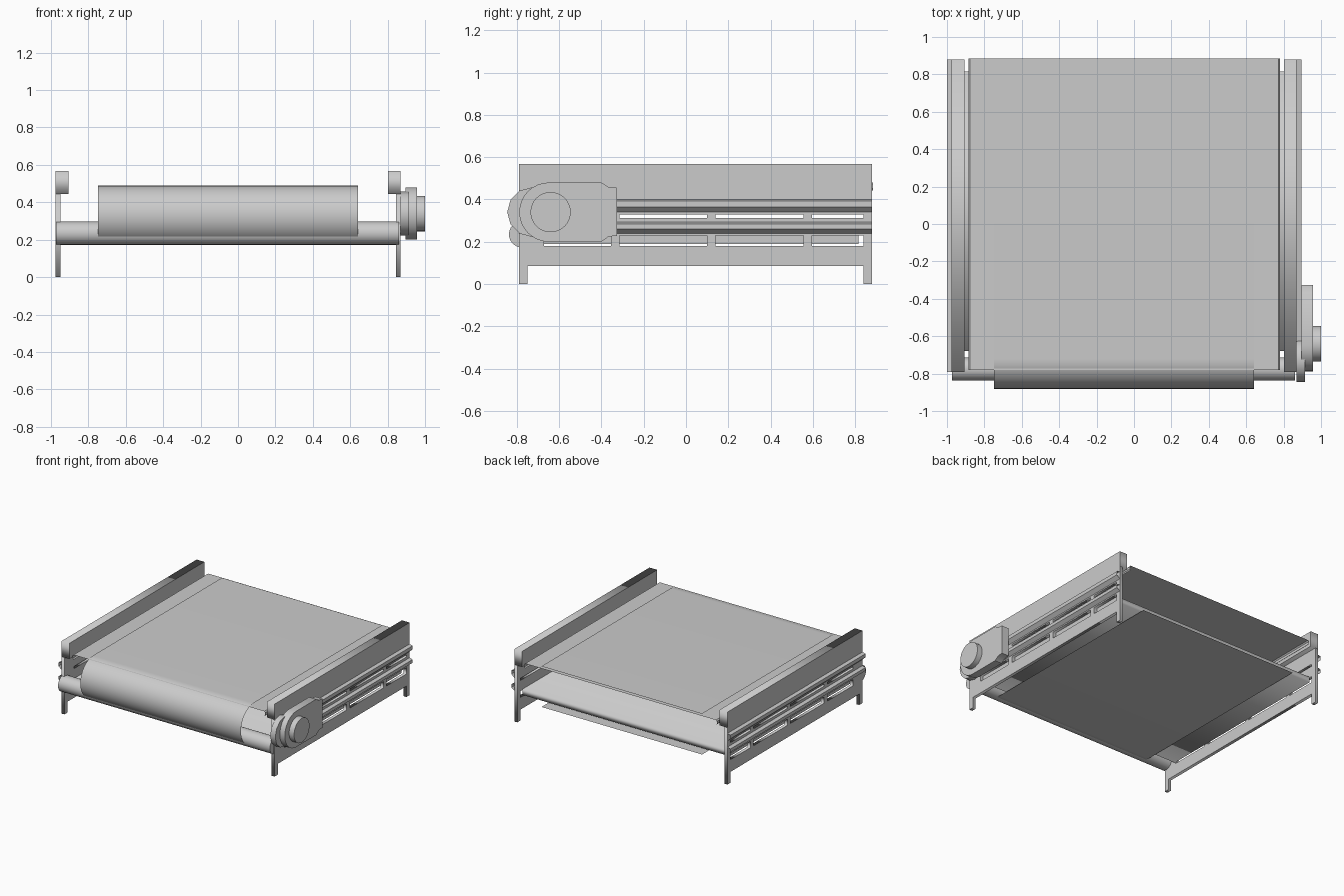
import bpy, bmesh, math
from mathutils import Matrix

if "Cube" in bpy.data.objects:
    bpy.data.objects.remove(bpy.data.objects["Cube"])

CX = -0.0525  # centre line of the conveyor (motor sits outside it)


def finish(name, mesh, smooth=False):
    bm = bmesh.new()
    bm.from_mesh(mesh)
    bmesh.ops.remove_doubles(bm, verts=bm.verts, dist=1e-5)
    bmesh.ops.recalc_face_normals(bm, faces=bm.faces)
    bm.to_mesh(mesh)
    bm.free()
    ob = bpy.data.objects.new(name, mesh)
    bpy.context.scene.collection.objects.link(ob)
    if smooth:
        bpy.ops.object.select_all(action='DESELECT')
        ob.select_set(True)
        bpy.context.view_layer.objects.active = ob
        bpy.ops.object.shade_smooth_by_angle(angle=math.radians(35))
    return ob


def plate(name, loops, x0, x1, smooth=False):
    """Solid with a (y, z) outline and optional holes, from x0 to x1."""
    cu = bpy.data.curves.new(name, 'CURVE')
    cu.dimensions = '2D'
    cu.fill_mode = 'BOTH'
    cu.extrude = abs(x1 - x0) / 2
    for pts in loops:
        sp = cu.splines.new('POLY')
        sp.points.add(len(pts) - 1)
        for p, (y, z) in zip(sp.points, pts):
            p.co = (y, z, 0, 1)
        sp.use_cyclic_u = True
    tmp = bpy.data.objects.new("tmp", cu)
    mesh = bpy.data.meshes.new_from_object(tmp)
    bpy.data.objects.remove(tmp)
    mesh.transform(Matrix(((0, 0, 1, (x0 + x1) / 2), (1, 0, 0, 0),
                           (0, 1, 0, 0), (0, 0, 0, 1))))
    mesh.name = name
    return finish(name, mesh, smooth)


def sheet(name, path, offset, smooth=False):
    """Thin open sheet: a 3D path swept along an offset."""
    n = len(path)
    verts = list(path) + [tuple(a + b for a, b in zip(p, offset)) for p in path]
    faces = [(i, i + 1, n + i + 1, n + i) for i in range(n - 1)]
    mesh = bpy.data.meshes.new(name)
    mesh.from_pydata(verts, [], faces)
    return finish(name, mesh, smooth)


def rect(y0, y1, z0, z1):
    return [(y0, z0), (y1, z0), (y1, z1), (y0, z1)]


def arc(cy, cz, r, a0, a1, n):
    return [(cy + r * math.cos(math.radians(a0 + (a1 - a0) * i / n)),
             cz + r * math.sin(math.radians(a0 + (a1 - a0) * i / n)))
            for i in range(n + 1)]


# Side frames: slotted web with legs, top guard and two outer rails
outline = [(-0.79, 0), (-0.75, 0), (-0.75, 0.085), (0.84, 0.085), (0.84, 0),
           (0.88, 0), (0.88, 0.445), (-0.79, 0.445)]
bays = [(-0.67, -0.355), (-0.315, 0.10), (0.14, 0.555), (0.595, 0.84)]
slots = [rect(a, b, z0, z1) for a, b in bays
         for z0, z1 in ((0.18, 0.23), (0.313, 0.33))]
for s, side in ((-1, "left"), (1, "right")):
    def X(u):
        return CX + s * u
    plate(side + "_frame", [outline] + slots, *sorted((X(0.897), X(0.922))))
    plate(side + "_guard", [rect(-0.79, 0.88, 0.445, 0.567)],
          *sorted((X(0.855), X(0.922))))
    for tag, zs in (("upper", (0.40, 0.393, 0.365, 0.34)),
                    ("lower", (0.293, 0.285, 0.26, 0.24))):
        prof = [(X(u), -0.79, z) for u, z in zip((0.922, 0.948, 0.948, 0.922), zs)]
        sheet(f"{side}_{tag}_rail", prof, (0, 1.67, 0))

# Slider bed with folded side lips
bed = [(-0.878, 0.443), (-0.886, 0.452), (-0.886, 0.472), (-0.878, 0.481)]
bed += [(2 * CX - x, z) for x, z in reversed(bed)]
sheet("slider_bed", [(x, -0.78, z) for x, z in bed], (0, 1.665, 0))

# Lower tray between the frames
plate("lower_tray", [rect(-0.68, 0.815, 0.19, 0.235)], CX - 0.897, CX + 0.897)

# Belt: flat run, round nose, return run
nose = arc(-0.722, 0.33, 0.159, 90, 270, 32)
belt = [(0.87, 0.489)] + nose + [(0.87, 0.171)]
sheet("belt", [(-0.748, y, z) for y, z in belt], (1.39, 0, 0), True)

# Front cross roller
plate("cross_roller", [arc(-0.775, 0.235, 0.062, 0, 345, 23)], -0.972, 0.862, True)

# Drive: gearbox flange, motor housing, end cap
plate("gearbox_flange", [arc(-0.728, 0.34, 0.117, 0, 330, 11)], 0.87, 0.914)
housing = arc(-0.648, 0.34, 0.14, 90, 270, 16) + [
    (-0.40, 0.20), (-0.365, 0.225), (-0.325, 0.228),
    (-0.325, 0.455), (-0.365, 0.458), (-0.40, 0.48)]
plate("motor_housing", [housing], 0.895, 0.957, True)
plate("motor_cap", [arc(-0.64, 0.34, 0.095, 0, 348.75, 31)], 0.955, 1.0, True)
